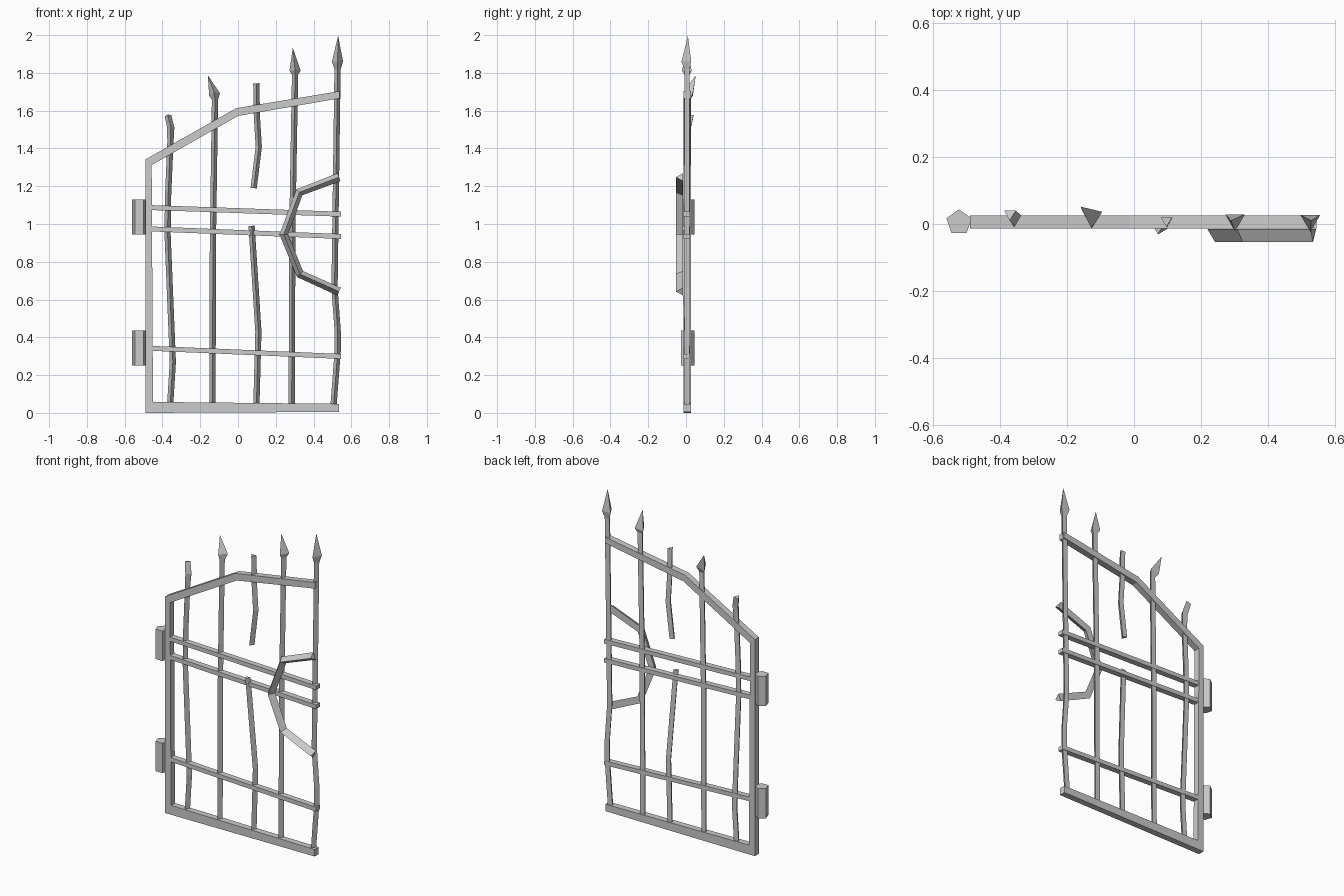
import bpy, bmesh, math
from mathutils import Vector

if "Cube" in bpy.data.objects:
    bpy.data.objects.remove(bpy.data.objects["Cube"])


def finish(name, bm):
    bmesh.ops.remove_doubles(bm, verts=bm.verts, dist=0.0005)
    bmesh.ops.recalc_face_normals(bm, faces=bm.faces)
    mesh = bpy.data.meshes.new(name)
    bm.to_mesh(mesh)
    bm.free()
    obj = bpy.data.objects.new(name, mesh)
    bpy.context.collection.objects.link(obj)
    return obj


def plate(name, outline, y0, y1):
    """Extrude a front-view (x, z) outline from y0 to y1."""
    bm = bmesh.new()
    face = bm.faces.new([bm.verts.new((x, y0, z)) for x, z in outline])
    ext = bmesh.ops.extrude_face_region(bm, geom=[face], use_keep_orig=True)
    new = [v for v in ext["geom"] if isinstance(v, bmesh.types.BMVert)]
    bmesh.ops.translate(bm, verts=new, vec=(0, y1 - y0, 0))
    return finish(name, bm)


def sweep(name, path, sides=3):
    """Sweep a regular section along (x, y, z, radius) points, one corner facing -y."""
    bm = bmesh.new()
    pts = [Vector(p[:3]) for p in path]
    rings = []
    for i, (c, p) in enumerate(zip(pts, path)):
        ins = (c - pts[i - 1]).normalized() if i > 0 else None
        out = (pts[i + 1] - c).normalized() if i < len(pts) - 1 else None
        t = ((ins or out) + (out or ins)).normalized()
        u = Vector((0, 1, 0)).cross(t).normalized()
        v = u.cross(t)
        if v.y > 0:
            v = -v
        ring = []
        for k in range(sides):
            a = 2 * math.pi * k / sides
            ring.append(bm.verts.new(c + p[3] * (v * math.cos(a) + u * math.sin(a))))
        rings.append(ring)
    for a, b in zip(rings, rings[1:]):
        for k in range(sides):
            n = (k + 1) % sides
            bm.faces.new((a[k], a[n], b[n], b[k]))
    bm.faces.new(rings[0])
    bm.faces.new(rings[-1])
    return finish(name, bm)


# Outer frame: bottom rail, hinge stile and bent top rail in one outline
plate("frame", [(0.535, 0.005), (-0.49, 0.0), (-0.49, 1.342), (-0.01, 1.613),
                (0.537, 1.703), (0.537, 1.665), (0.0, 1.572), (-0.457, 1.312),
                (-0.45, 0.058), (0.535, 0.048)], -0.013, 0.026)

# Sagging cross rails
for i, (zl, zr) in enumerate([(1.087, 1.052), (0.974, 0.934), (0.342, 0.299)]):
    h = 0.013
    plate(f"cross_rail_{i + 1}", [(-0.465, zl - h), (0.545, zr - h),
                                  (0.545, zr + h), (-0.465, zl + h)], -0.014, 0.022)

# Upright bars with three-sided section, bent and broken
R = 0.019
S = 0.034
bars = {
    "bar_1": [(-0.36, .01, .03, R), (-0.345, .01, .27, R), (-0.373, .01, .95, R),
              (-0.37, .01, 1.15, R), (-0.358, .01, 1.43, R), (-0.356, .015, 1.51, .022),
              (-0.371, .03, 1.575, .02)],
    "bar_2": [(-0.135, .01, .03, R), (-0.133, .01, .9, R), (-0.122, .012, 1.66, R),
              (-0.125, .02, 1.69, S), (-0.16, .052, 1.788, 0)],
    "bar_3_lower": [(0.097, .01, .03, R), (0.108, .01, .43, R), (0.072, -.012, .99, R)],
    "bar_3_upper": [(0.083, .01, 1.19, R), (0.11, .01, 1.41, R), (0.1, .01, 1.57, R),
                    (0.097, .01, 1.745, R)],
    "bar_4": [(0.284, .01, .03, R), (0.288, .01, 1.0, R), (0.302, .01, 1.79, R),
              (0.302, .012, 1.813, S), (0.29, .01, 1.932, 0)],
    "bar_5": [(0.505, .01, .03, R), (0.528, .01, .33, R), (0.528, .01, .43, R),
              (0.511, .01, .66, R), (0.527, .01, 1.82, R), (0.527, .01, 1.86, S),
              (0.53, .01, 1.997, 0)],
}
for name, path in bars.items():
    sweep(name, path)

# Bent latch guard on the front
sweep("latch_guard", [(x, -0.028, z, 0.026) for x, z in
                      [(0.535, 1.248), (0.325, 1.168), (0.242, 0.945),
                       (0.328, 0.735), (0.535, 0.642)]])

# Five-sided hinge barrels
for i, z in enumerate((0.25, 0.945)):
    sweep(f"hinge_{i + 1}", [(-0.523, .005, z + 0.185, -0.039), (-0.523, .005, z, -0.039)], 5)
